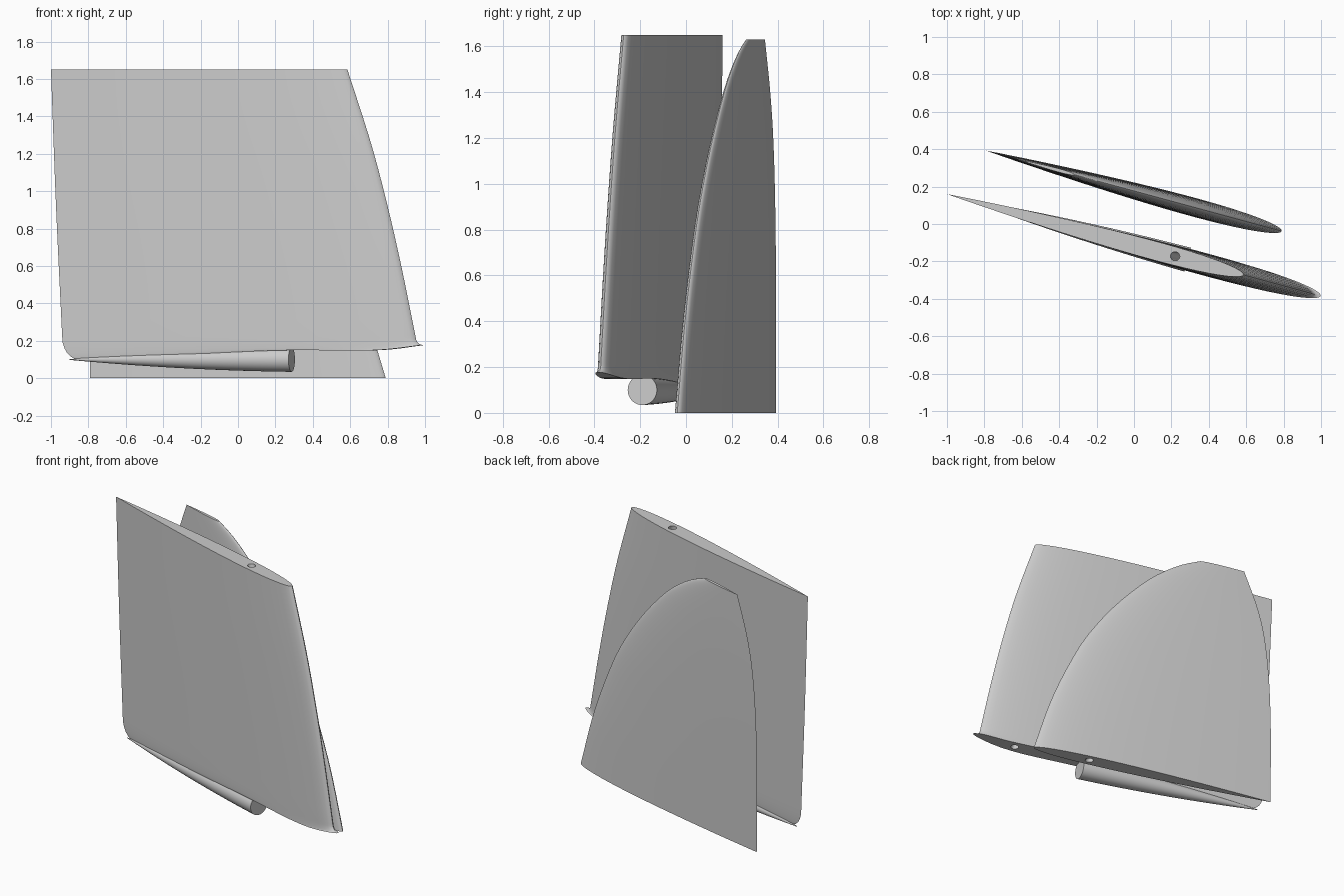
import bpy, bmesh, math
from mathutils import Vector

if "Cube" in bpy.data.objects:
    bpy.data.objects.remove(bpy.data.objects["Cube"])

SLOPE = -0.2725                      # both blades lie along this line in plan
CHORD_DIR = Vector((1, SLOPE, 0)).normalized()
NORMAL = Vector((-CHORD_DIR.y, CHORD_DIR.x, 0))

grey = bpy.data.materials.new("light_grey")
grey.diffuse_color = (0.6, 0.6, 0.6, 1)
grey.use_nodes = True
grey.node_tree.nodes["Principled BSDF"].inputs["Base Color"].default_value = grey.diffuse_color


def interp(table, v):
    """Smooth (Catmull-Rom style) lookup in a sorted (key, value) table."""
    n = len(table)
    v = min(max(v, table[0][0]), table[-1][0])
    i = next(k for k in range(n - 1) if v <= table[k + 1][0])

    def tangent(k):
        a, b = table[max(k - 1, 0)], table[min(k + 1, n - 1)]
        return (b[1] - a[1]) / (b[0] - a[0])
    (x0, y0), (x1, y1) = table[i], table[i + 1]
    h = x1 - x0
    t = (v - x0) / h
    return ((2*t**3 - 3*t*t + 1) * y0 + (t**3 - 2*t*t + t) * h * tangent(i)
            + (3*t*t - 2*t**3) * y1 + (t**3 - t*t) * h * tangent(i + 1))


def half_thickness(u, ratio):
    """Symmetric airfoil, u = 0 at the nose and 1 at the tail."""
    return 5 * ratio * (0.2969 * math.sqrt(u) - 0.126 * u - 0.3516 * u**2
                        + 0.2843 * u**3 - 0.1036 * u**4)


def finish(name, bm, angle=35):
    bmesh.ops.recalc_face_normals(bm, faces=bm.faces)
    mesh = bpy.data.meshes.new(name)
    bm.to_mesh(mesh)
    bm.free()
    ob = bpy.data.objects.new(name, mesh)
    bpy.context.collection.objects.link(ob)
    mesh.materials.append(grey)
    smooth(ob, angle)
    return ob


def smooth(ob, angle=35):
    bpy.ops.object.select_all(action='DESELECT')
    ob.select_set(True)
    bpy.context.view_layer.objects.active = ob
    bpy.ops.object.shade_smooth_by_angle(angle=math.radians(angle))


def blade(name, stations, y0, ratio, n=28):
    """Loft airfoils; a station is (nose x, tail x, height function of x)."""
    bm = bmesh.new()
    rings = []
    for nose, tail, height in stations:
        chord = (nose - tail) * math.hypot(1, SLOPE)
        sides = ([], [])
        for i in range(n + 1):
            u = (1 - math.cos(math.pi * i / n)) / 2
            x = nose + (tail - nose) * u
            p = Vector((x, y0 + SLOPE * x, height(x)))
            off = NORMAL * half_thickness(u, ratio) * chord
            if i in (0, n):
                v = bm.verts.new(p)
                sides[0].append(v)
                sides[1].append(v)
            else:
                sides[0].append(bm.verts.new(p + off))
                sides[1].append(bm.verts.new(p - off))
        rings.append(sides)
    for a, b in zip(rings, rings[1:]):           # skins
        for s in (0, 1):
            for i in range(n):
                bm.faces.new((a[s][i], a[s][i+1], b[s][i+1], b[s][i]))
    for p, q in (rings[0], rings[-1]):           # end caps
        for i in range(n):
            bm.faces.new(list(dict.fromkeys((p[i], p[i+1], q[i+1], q[i]))))
    return finish(name, bm)


def bore(ob, start, end, y0, radius=0.024):
    """Drill the round spar hole between two (x, z) points on the chord plane."""
    a, b = (Vector((x, y0 + SLOPE * x, z)) for x, z in (start, end))
    bpy.ops.mesh.primitive_cylinder_add(vertices=24, radius=radius,
                                        depth=(b - a).length, location=(a + b) / 2)
    cutter = bpy.context.object
    cutter.rotation_euler = (b - a).to_track_quat('Z', 'Y').to_euler()
    cutter.hide_render = True
    mod = ob.modifiers.new("spar_hole", 'BOOLEAN')
    mod.operation, mod.solver, mod.object = 'DIFFERENCE', 'EXACT', cutter
    bpy.context.view_layer.objects.active = ob
    bpy.ops.object.modifier_apply(modifier=mod.name)
    bpy.data.objects.remove(cutter)
    smooth(ob)


# Main blade: swept nose, flat top, flared and rounded lower end
MAIN_Y = -0.1125
main_nose = [(0.22, 0.95), (0.6, 0.873), (0.92, 0.80), (1.25, 0.713), (1.65, 0.585)]
main_tail = [(0.22, -0.94), (0.92, -0.973), (1.65, -1.0)]
lower_edge = [(-0.95, 0.1), (-0.8, 0.1), (0.0, 0.14), (0.3, 0.15), (0.75, 0.15), (1.0, 0.178)]
stations = []
for i in range(17):
    z = 1.65 + (0.22 - 1.65) * i / 16
    stations.append((interp(main_nose, z), interp(main_tail, z), lambda x, z=z: z))
for i in range(1, 7):
    a = math.pi / 2 * i / 6
    t = math.sin(a)
    stations.append((0.95 + 0.048 * (1 - math.cos(a)), -0.94 + 0.09 * (1 - math.cos(a)),
                     lambda x, t=t: 0.22 + (interp(lower_edge, x) - 0.22) * t))
main_blade = blade("main_blade", stations, MAIN_Y, 0.061)
bore(main_blade, (0.737, 0.10), (0.203, 1.70), MAIN_Y)

# Rear blade: tall tapering planform with a clipped tip
REAR_Y = 0.177
rear_nose = [(0, 0.79), (0.4, 0.665), (0.8, 0.49), (1.0, 0.37), (1.2, 0.22),
             (1.4, 0.035), (1.5, -0.085), (1.58, -0.21), (1.63, -0.32)]
rear_tail = [(0, -0.79), (0.5, -0.793), (0.9, -0.78), (1.2, -0.748),
             (1.4, -0.70), (1.63, -0.615)]
stations = []
for i in range(25):
    z = 1.63 * math.sin(math.pi / 2 * i / 24)
    stations.append((interp(rear_nose, z), interp(rear_tail, z), lambda x, z=z: z))
rear_blade = blade("rear_blade", stations, REAR_Y, 0.061)
bore(rear_blade, (0.44, -0.05), (-0.08, 1.25), REAR_Y)

# Tail pod: round body with a flat front disc, tapering to the tail of the main blade
bm = bmesh.new()
SEG, X_FRONT, X_TAIL, Z_AXIS = 40, 0.287, -0.9, 0.1
rings = []
for i in range(15):
    f = i / 14
    x = X_FRONT + (X_TAIL - X_FRONT) * f
    r = 0.066 * (1 - 0.25 * f - 0.72 * f * f)
    c = Vector((x, MAIN_Y + SLOPE * x, Z_AXIS))
    rings.append([bm.verts.new(c + NORMAL * r * math.cos(2 * math.pi * k / SEG)
                               + Vector((0, 0, r * math.sin(2 * math.pi * k / SEG))))
                  for k in range(SEG)])
for a, b in zip(rings, rings[1:]):
    for k in range(SEG):
        m = (k + 1) % SEG
        bm.faces.new((a[k], a[m], b[m], b[k]))
bm.faces.new(rings[0])
bm.faces.new(rings[-1])
finish("tail_pod", bm)
